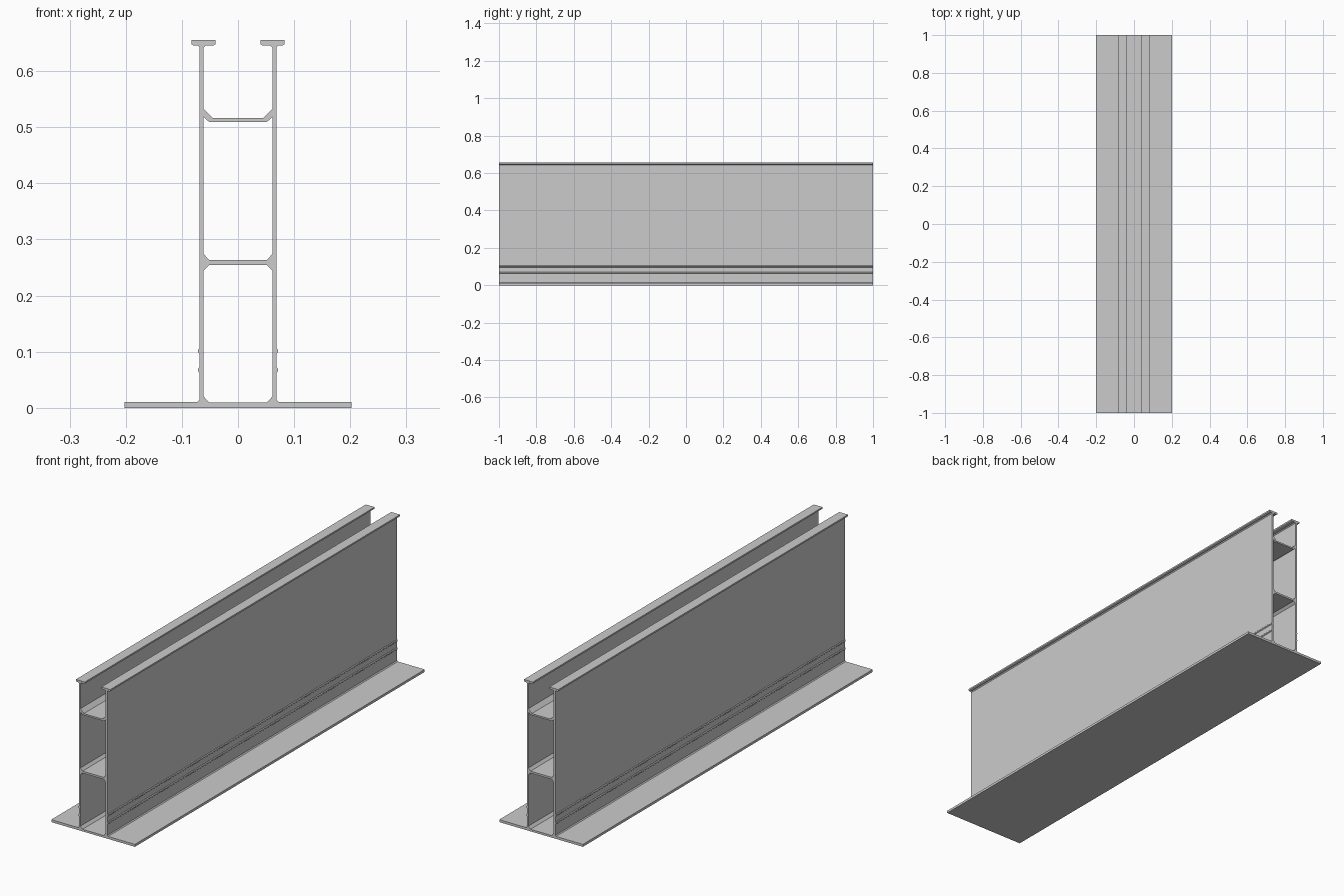
import bpy, bmesh
from mathutils import Vector

if "Cube" in bpy.data.objects:
    bpy.data.objects.remove(bpy.data.objects["Cube"])

WALL_IN, WALL_OUT = 0.0612, 0.0685


def bump(z):
    """Small rib on the outside of a side wall."""
    return [(WALL_OUT, z - 0.005), (0.0715, z - 0.002), (0.0715, z + 0.002), (WALL_OUT, z + 0.005)]


def mirrored(half):
    """Close a right-hand half outline with its mirror image."""
    return half + [(-x, z) for x, z in reversed(half)]


# Outer outline: base plate, ribbed wall, top flange, open upper channel
outer = mirrored(
    [(0.202, 0), (0.202, 0.0107), (0.0725, 0.0107), (WALL_OUT, 0.0147)]
    + bump(0.067) + bump(0.101)
    + [(WALL_OUT, 0.642), (0.0725, 0.646), (0.080, 0.646), (0.083, 0.648),
       (0.083, 0.655), (0.040, 0.655), (0.040, 0.648), (0.043, 0.646),
       (0.057, 0.646), (WALL_IN, 0.642), (WALL_IN, 0.533), (0.0445, 0.516)])

# Closed chambers with chamfered corners
lower_chamber = mirrored([(0.051, 0.009), (WALL_IN, 0.020), (WALL_IN, 0.2445), (0.051, 0.2545)])
upper_chamber = mirrored([(0.051, 0.263), (WALL_IN, 0.274), (WALL_IN, 0.518), (0.051, 0.509)])

# Fill the section and extrude it along the length
bm = bmesh.new()
edges = []
for loop in (outer, lower_chamber, upper_chamber):
    vs = [bm.verts.new((x, -1, z)) for x, z in loop]
    edges += [bm.edges.new((a, b)) for a, b in zip(vs, vs[1:] + vs[:1])]
bmesh.ops.triangle_fill(bm, edges=edges, use_beauty=True, normal=Vector((0, -1, 0)))
ext = bmesh.ops.extrude_face_region(bm, geom=bm.faces[:], use_keep_orig=True)
bmesh.ops.translate(bm, vec=(0, 2, 0),
                    verts=[g for g in ext["geom"] if isinstance(g, bmesh.types.BMVert)])
bmesh.ops.recalc_face_normals(bm, faces=bm.faces[:])

mesh = bpy.data.meshes.new("beam_profile")
bm.to_mesh(mesh)
bm.free()
bpy.context.collection.objects.link(bpy.data.objects.new("beam_profile", mesh))
